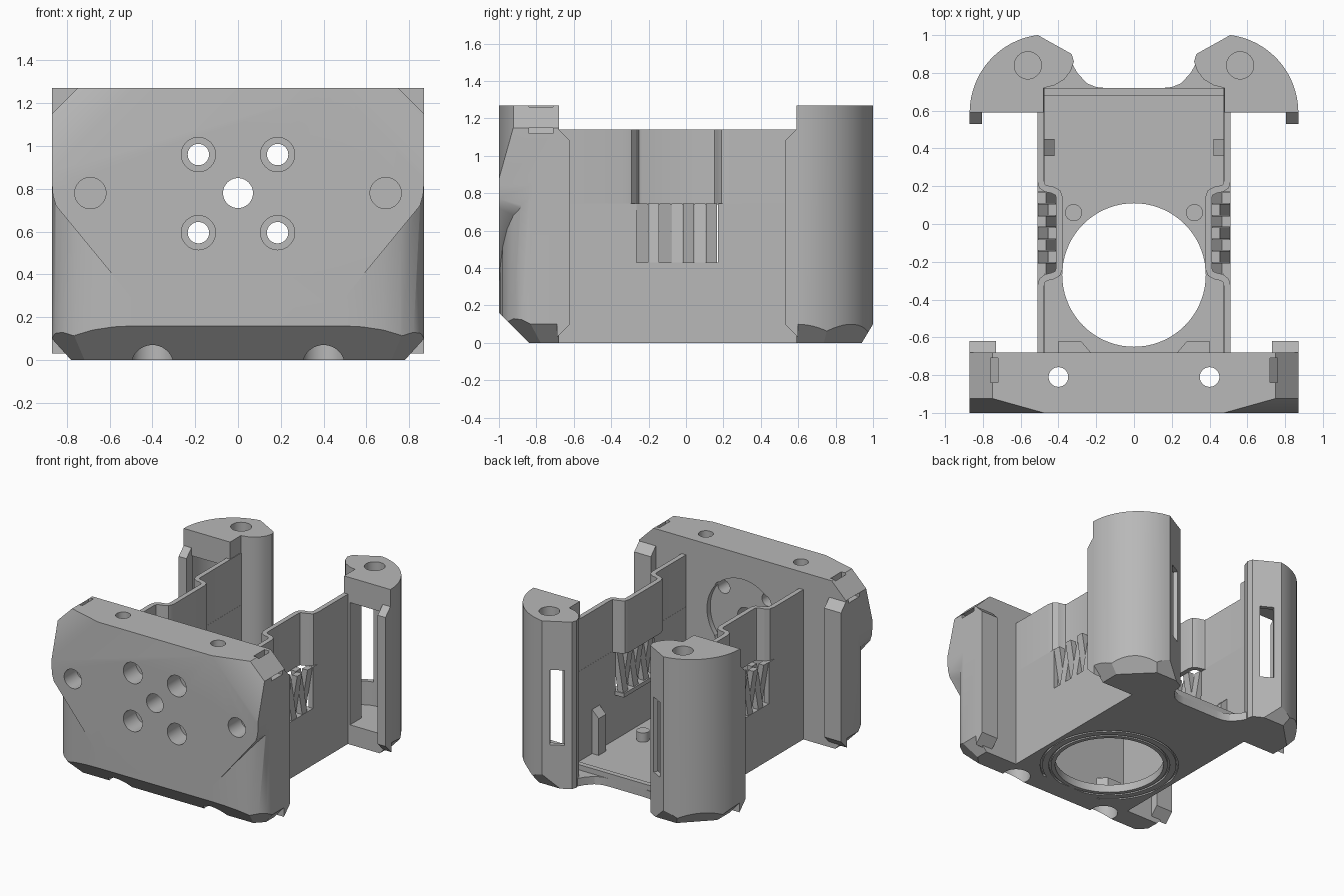
import bpy, bmesh, math
from mathutils import Vector

cube = bpy.data.objects.get("Cube")
if cube:
    bpy.data.objects.remove(cube, do_unlink=True)

grey = bpy.data.materials.new("matte_grey")
grey.use_nodes = True
colour = (0.48, 0.48, 0.48, 1)
grey.diffuse_color = colour
grey.node_tree.nodes["Principled BSDF"].inputs["Base Color"].default_value = colour


def finish(name, bm):
    bmesh.ops.recalc_face_normals(bm, faces=bm.faces)
    mesh = bpy.data.meshes.new(name)
    bm.to_mesh(mesh)
    bm.free()
    mesh.materials.append(grey)
    ob = bpy.data.objects.new(name, mesh)
    bpy.context.collection.objects.link(ob)
    return ob


def prism(name, pts, axis, a, b, planes=()):
    """Extrude a 2D outline along an axis, then trim with (point, normal) planes."""
    def place(p, t):
        return {"x": (t, p[0], p[1]), "y": (p[0], t, p[1]), "z": (p[0], p[1], t)}[axis]
    bm = bmesh.new()
    low = [bm.verts.new(place(p, a)) for p in pts]
    high = [bm.verts.new(place(p, b)) for p in pts]
    bm.faces.new(low)
    bm.faces.new(high)
    for i in range(len(pts)):
        j = (i + 1) % len(pts)
        bm.faces.new((low[i], low[j], high[j], high[i]))
    for co, no in planes:
        geom = bm.verts[:] + bm.edges[:] + bm.faces[:]
        cut = bmesh.ops.bisect_plane(bm, geom=geom, plane_co=co, plane_no=no, clear_outer=True)
        rim = [e for e in cut["geom_cut"] if isinstance(e, bmesh.types.BMEdge)]
        bmesh.ops.holes_fill(bm, edges=rim, sides=0)
    return finish(name, bm)


def box(name, x, y, z):
    return prism(name, [(x[0], y[0]), (x[1], y[0]), (x[1], y[1]), (x[0], y[1])], "z", *z)


def arc(cx, cy, r, start, end, n):
    angles = [math.radians(start + (end - start) * i / n) for i in range(n + 1)]
    return [(cx + r * math.cos(t), cy + r * math.sin(t)) for t in angles]


def rod(name, cx, cy, r, axis, a, b, n=40):
    return prism(name, arc(cx, cy, r, 0, 360, n)[:-1], axis, a, b)


def both(half):
    return half + [(-x, y) for x, y in reversed(half)]


def mirror(ob):
    ob.modifiers.new("Mirror", "MIRROR").use_clip = False
    return ob


def combine(ob, tool, operation="DIFFERENCE"):
    mod = ob.modifiers.new("Cut", "BOOLEAN")
    mod.object, mod.operation, mod.solver = tool, operation, "EXACT"
    bpy.context.view_layer.update()
    graph = bpy.context.evaluated_depsgraph_get()
    mesh = bpy.data.meshes.new_from_object(ob.evaluated_get(graph))
    ob.modifiers.clear()
    ob.data = mesh
    bpy.data.objects.remove(tool, do_unlink=True)


def ribbon(path, half):
    """Outline of a thin wall following a path."""
    left, right = [], []
    for i, p in enumerate(path):
        a, b = Vector(path[max(i - 1, 0)]), Vector(path[min(i + 1, len(path) - 1)])
        d = (b - a).normalized() * half
        left.append((p[0] - d.y, p[1] + d.x))
        right.append((p[0] + d.y, p[1] - d.x))
    return left + right[::-1]


# Front block: rounded lower body joined to the overhanging faceted upper plate
curve = [(0.87, -0.68), (0.87, -0.83), (0.855, -0.88), (0.82, -0.922), (0.76, -0.956),
         (0.68, -0.98), (0.58, -0.995), (0.48, -1)]
trims = [((0, -1, 0.16), (0, -1, -1))]
for s in (1, -1):
    trims += [((s * 0.87, 0, 0.1), (s, 0, -0.9)), ((s * 0.75, -0.95, 0.1), (s * 0.7, -0.7, -1))]
front = prism("front_block", both(curve), "z", 0, 0.9, trims)
face = [(0.48, 0.27), (0.85, 0.72), (0.865, 0.77), (0.87, 0.84), (0.87, 1.15), (0.75, 1.27)]
facets = [((s * 0.87, -0.89, 1.27), (s * 0.28, -1, 0.28)) for s in (1, -1)]
combine(front, prism("upper_plate", both(face), "y", -1, -0.68, facets), "UNION")

# Motor recess, bolt holes and tie channels in the front block
combine(front, rod("recess", 0, 0.78, 0.3, "y", -0.72, -0.6, 64))
combine(front, rod("hole", 0, 0.78, 0.07, "y", -1.1, -0.6))
for s in (1, -1):
    for z in (0.595, 0.96):
        combine(front, rod("hole", s * 0.185, z, 0.05, "y", -1.1, -0.6))
        combine(front, rod("bore", s * 0.185, z, 0.08, "y", -1.1, -0.85))
    combine(front, rod("pocket", s * 0.69, 0.78, 0.073, "y", -1.1, -0.85))
    combine(front, rod("hole", s * 0.4, -0.81, 0.052, "z", -0.1, 1.4))
    combine(front, rod("bore", s * 0.4, -0.81, 0.1, "z", -0.1, 0.12))
    channel = [(0.72, 1.3), (0.72, 1.21), (0.81, 1.12), (0.9, 1.12), (0.9, 1.15),
               (0.83, 1.15), (0.76, 1.22), (0.76, 1.3)]
    combine(front, prism("channel", [(s * x, z) for x, z in channel], "y", -0.84, -0.71))

# Rear flanges on the front block
flange = [(-0.69, 0.03), (-0.62, 0.1), (-0.62, 1.08), (-0.68, 1.14), (-0.69, 1.14)]
mirror(prism("front_flange", flange, "x", 0.73, 0.87))

# Floor with the large fan opening and shallow ring grooves underneath
edge = [(0.51, -0.7), (0.51, 0.7), (0.42, 0.76), (0.34, 0.87), (0.3, 0.8), (0.25, 0.745),
        (0.2, 0.725), (0.15, 0.72)]
floor = prism("floor", both(edge), "z", 0, 0.06)
combine(floor, rod("fan_opening", 0, -0.27, 0.38, "z", -0.1, 0.2, 72))
for r in (0.41, 0.47):
    ring = rod("groove", 0, -0.27, r + 0.015, "z", -0.1, 0.015, 72)
    combine(ring, rod("core", 0, -0.27, r, "z", -0.2, 0.1, 72))
    combine(floor, ring)
box("rear_sill", (-0.48, 0.48), (0.68, 0.72), (0.05, 0.1))

# Side walls: straight below, stepped inward above the vents
mirror(box("lower_wall", (0.475, 0.512), (-0.7, 0.72), (0, 0.43)))
mirror(box("wall_before_vent", (0.475, 0.512), (-0.7, -0.265), (0.43, 0.745)))
mirror(box("wall_behind_vent", (0.475, 0.512), (0.17, 0.72), (0.43, 0.745)))
step = [(0.494, -0.7), (0.494, -0.33), (0.487, -0.3), (0.465, -0.283), (0.43, -0.275),
        (0.405, -0.262), (0.395, -0.235), (0.395, 0.14), (0.403, 0.165), (0.43, 0.18),
        (0.465, 0.187), (0.487, 0.2), (0.494, 0.23), (0.494, 0.72)]
mirror(prism("stepped_wall", ribbon(step, 0.018), "z", 0.74, 1.14))

# Slanted vent fins, leaning alternately
pitch = 0.435 / 7
for i in range(7):
    a, b = ((0.41, 0.465), (0.465, 0.41))[i % 2]
    fin = [(a, 0.42), (a + 0.045, 0.42), (b + 0.045, 0.745), (b, 0.745)]
    y = -0.265 + i * pitch
    mirror(prism("vent_fin", fin, "y", y, y + pitch * 0.95))
mirror(box("vent_ledge", (0.4, 0.51), (-0.27, 0.175), (0.4, 0.43)))

# Small inner details: pegs, ribs and corner gussets
mirror(rod("floor_peg", 0.32, 0.06, 0.045, "z", 0.05, 0.13, 24))
mirror(prism("side_rib", [(0.48, 0.05), (0.42, 0.05), (0.42, 0.34), (0.48, 0.4)], "y", 0.36, 0.45))
mirror(prism("corner_gusset", [(0.22, -0.69), (0.28, -0.62), (0.4, -0.62), (0.4, -0.69)],
             "z", 0.05, 0.16))

# Rear columns: hollow shells open to the front, with a tall window
outline = [(0.33, 0.9), (0.318, 0.86), (0.335, 0.81), (0.37, 0.765), (0.42, 0.735),
           (0.48, 0.72), (0.48, 0.59)] + arc(0.456, 0.59, 0.414, 0, 82.5, 20)
column = prism("rear_column", outline, "z", 0, 1.27,
               [((0.87, 0, 0.1), (1, 0, -0.9)), ((0, 1, 0.1), (0, 1, -0.6)),
                ((0.749, 0.883, 0.1), (0.7, 0.7, -0.8))])
cavity = [(0.45, 0.93), (0.38, 0.89), (0.38, 0.84), (0.53, 0.73), (0.53, 0.4), (0.81, 0.4)]
combine(column, prism("cavity", cavity + arc(0.456, 0.59, 0.36, 2, 80, 16), "z", 0.15, 1.08))
along, out, mid = Vector((0.87, 0.49)), Vector((-0.49, 0.87)), Vector((0.42, 0.95))
window = [mid + along * u + out * v for u, v in
          ((-0.05, -0.06), (0.05, -0.06), (0.05, 0.06), (-0.05, 0.06))]
combine(column, prism("window", [tuple(p) for p in window], "z", 0.33, 0.9))
combine(column, rod("pocket", 0.562, 0.84, 0.072, "z", 1.12, 1.4))
mirror(column)
lip = [(0.6, 0.03), (0.53, 0.1), (0.53, 1.08), (0.59, 1.14), (0.6, 1.14)]
mirror(prism("column_lip", lip, "x", 0.805, 0.87))

# Smooth the curved surfaces and keep the edges sharp
bpy.ops.object.select_all(action="DESELECT")
for ob in bpy.context.collection.objects:
    if ob.type == "MESH" and grey.name in ob.data.materials:
        ob.select_set(True)
        bpy.context.view_layer.objects.active = ob
bpy.ops.object.shade_smooth_by_angle(angle=math.radians(25))
